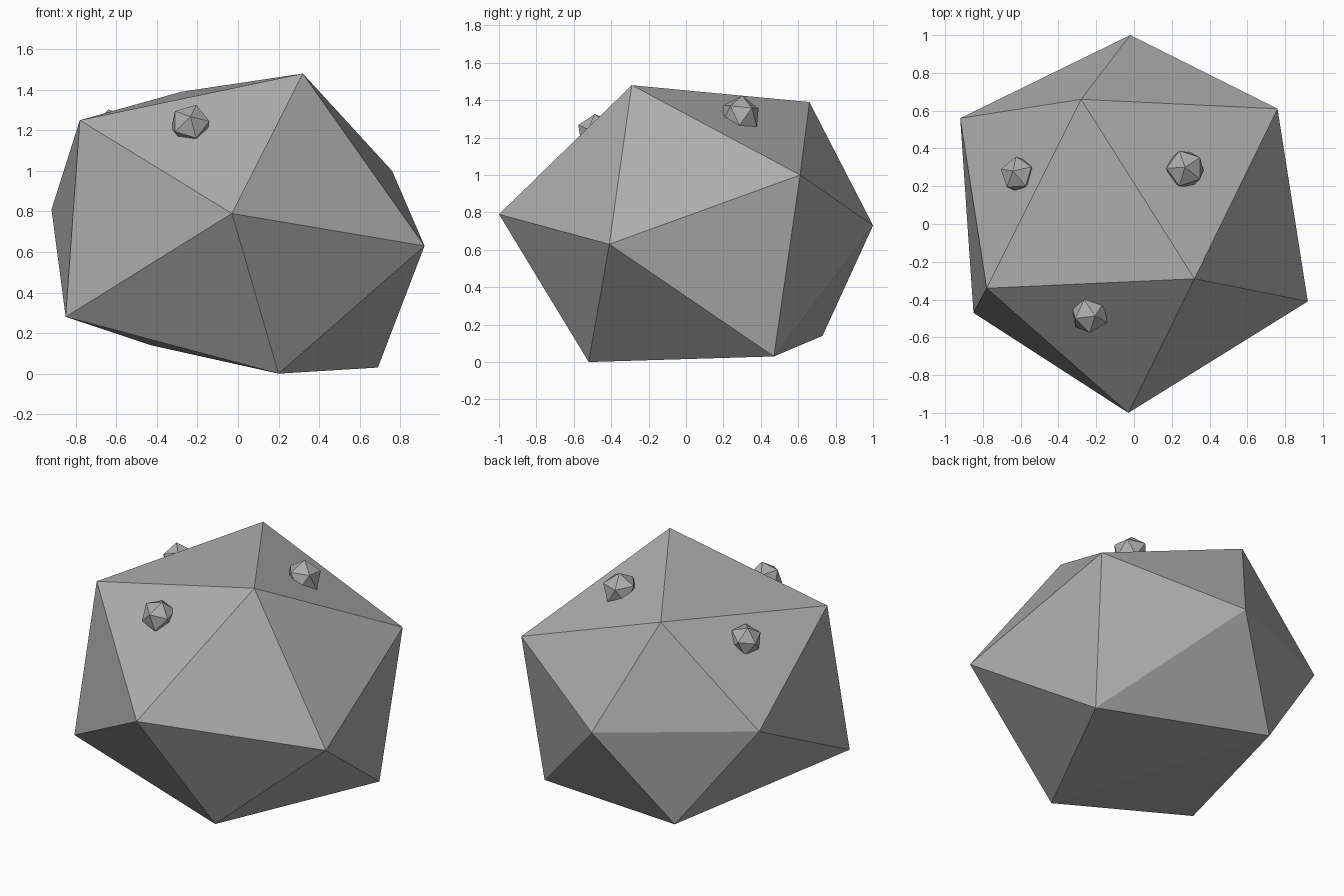
import bpy, bmesh
from mathutils import Vector

cube = bpy.data.objects.get("Cube")
if cube:
    bpy.data.objects.remove(cube)

# Stone colour
stone = bpy.data.materials.new("grey_stone")
stone.use_nodes = True
GREY = (0.42, 0.42, 0.42, 1)
stone.diffuse_color = GREY
stone.node_tree.nodes["Principled BSDF"].inputs["Base Color"].default_value = GREY


def finish(bm, name):
    bmesh.ops.recalc_face_normals(bm, faces=bm.faces)
    mesh = bpy.data.meshes.new(name)
    bm.to_mesh(mesh)
    bm.free()
    mesh.materials.append(stone)
    obj = bpy.data.objects.new(name, mesh)
    bpy.context.collection.objects.link(obj)
    return obj


# Large rock: irregular twenty-sided hull, corners from top to bottom
corners = [
    (0.32, -0.29, 1.48), (-0.28, 0.66, 1.39), (-0.78, -0.34, 1.25),
    (0.76, 0.61, 1.0), (-0.92, 0.56, 0.81), (-0.03, -1.0, 0.79),
    (-0.02, 1.0, 0.73), (0.92, -0.41, 0.63), (-0.85, -0.47, 0.28),
    (-0.43, 0.73, 0.14), (0.69, 0.47, 0.03), (0.2, -0.52, 0.0),
]
bm = bmesh.new()
for c in corners:
    bm.verts.new(c)
bmesh.ops.convex_hull(bm, input=bm.verts)
finish(bm, "large_rock")


# Small pebbles half sunk into the upper faces
def pebble(name, centre, axis, radius):
    bm = bmesh.new()
    bmesh.ops.create_icosphere(bm, subdivisions=1, radius=radius)
    obj = finish(bm, name)
    obj.location = centre
    obj.rotation_euler = Vector(axis).to_track_quat('Z', 'Y').to_euler()


pebble("front_pebble", (-0.235, -0.48, 1.225), (0, -0.9, 0.4), 0.105)
pebble("left_pebble", (0.27, 0.29, 1.315), (0, 0.1, 1), 0.11)
pebble("right_pebble", (-0.61, 0.26, 1.21), (-0.3, 0.2, 0.9), 0.1)
